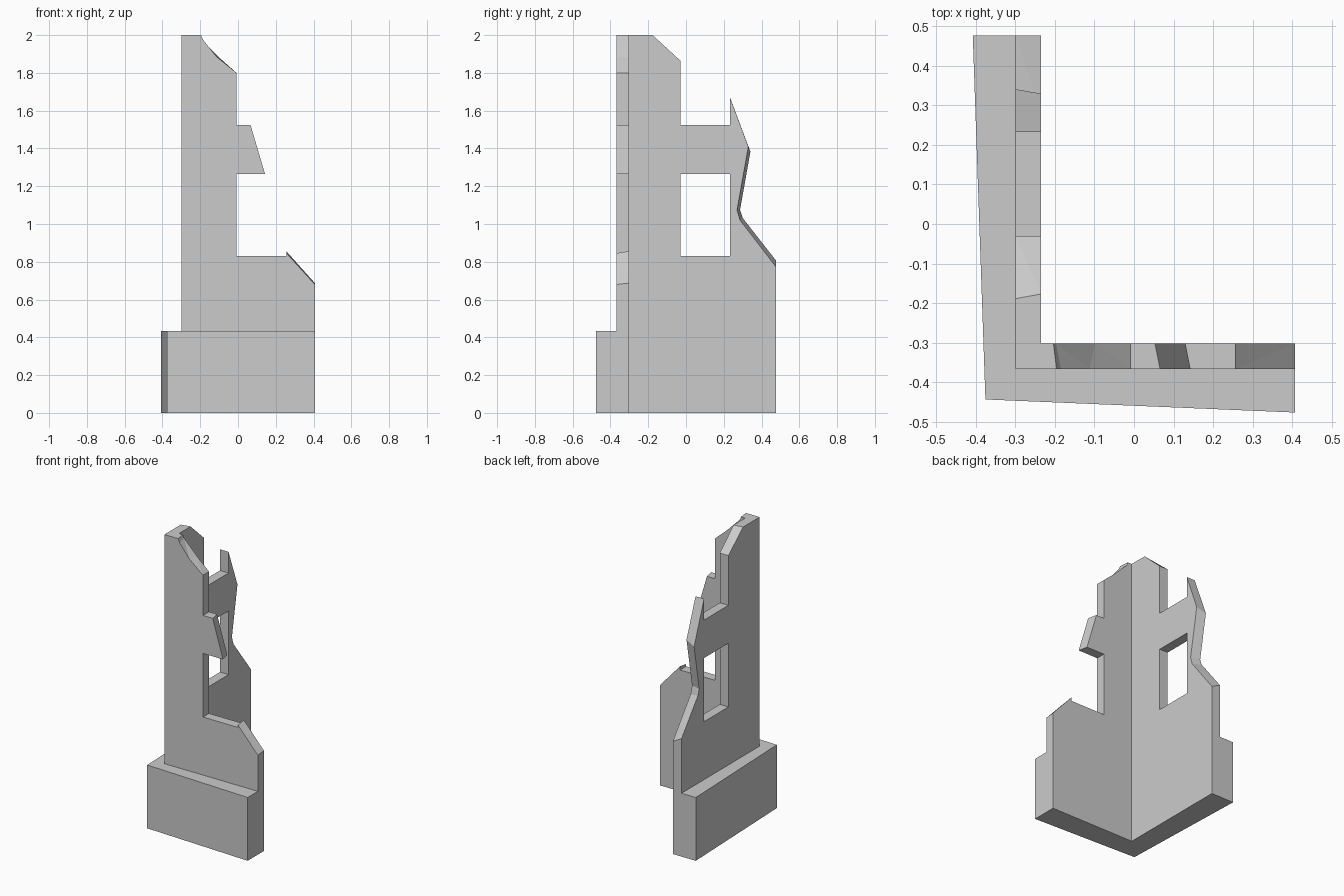
import bpy, bmesh

if "Cube" in bpy.data.objects:
    bpy.data.objects.remove(bpy.data.objects["Cube"])


def loft(name, ring_a, ring_b):
    """Solid between two matching outlines."""
    bm = bmesh.new()
    a = [bm.verts.new(p) for p in ring_a]
    b = [bm.verts.new(p) for p in ring_b]
    bm.faces.new(a)
    bm.faces.new(b[::-1])
    for i in range(len(a)):
        j = (i + 1) % len(a)
        bm.faces.new((a[i], b[i], b[j], a[j]))
    bmesh.ops.recalc_face_normals(bm, faces=bm.faces)
    # triangulate slightly twisted broken edges and concave sides
    bmesh.ops.triangulate(bm, faces=bm.faces[:])
    bmesh.ops.dissolve_limit(bm, angle_limit=0.002, verts=bm.verts[:], edges=bm.edges[:])
    mesh = bpy.data.meshes.new(name)
    bm.to_mesh(mesh)
    bm.free()
    ob = bpy.data.objects.new(name, mesh)
    bpy.context.collection.objects.link(ob)
    return ob


X0, X1 = -0.30, -0.235     # thickness of the side wall
Y0, Y1 = -0.367, -0.302    # thickness of the front wall
END_X, END_Y = 0.407, 0.477

# front wall: broken outline (x, z) on the outer and inner face
outer = [(X0, 0), (END_X, 0), (END_X, 0.68), (0.256, 0.846), (0.256, 0.83),
         (-0.008, 0.83), (-0.008, 1.265), (0.143, 1.265), (0.066, 1.525),
         (-0.008, 1.525), (-0.008, 1.80), (-0.113, 1.885), (-0.185, 1.975),
         (-0.196, 2), (X0, 2)]
inner = outer[:]
inner[2:4] = [(END_X, 0.687), (0.256, 0.856)]
inner[7:9] = [(0.13, 1.265), (0.053, 1.525)]
inner[11:14] = [(-0.098, 1.88), (-0.197, 1.98), (-0.204, 2)]
loft("front_wall", [(x, Y0, z) for x, z in outer], [(x, Y1, z) for x, z in inner])

# side wall: broken outline (y, z) on the inner and outer face
inner = [(Y1, 0), (END_Y, 0), (END_Y, 0.772), (0.286, 1.02), (0.27, 1.074),
         (0.33, 1.41), (0.233, 1.67), (0.233, 1.525), (-0.03, 1.525),
         (-0.03, 1.865), (-0.177, 2), (Y1, 2)]
outer = inner[:]
outer[2:6] = [(END_Y, 0.806), (0.30, 1.032), (0.286, 1.074), (0.341, 1.383)]
outer[10] = (-0.189, 2)
side = loft("side_wall", [(X1, y, z) for y, z in inner], [(X0, y, z) for y, z in outer])

# window opening in the side wall
hole = [(-0.03, 0.83), (0.233, 0.83), (0.233, 1.265), (-0.03, 1.265)]
cutter = loft("window_cutter", [(X0 - 0.1, y, z) for y, z in hole],
              [(X1 + 0.1, y, z) for y, z in hole])
cutter.hide_render = True
cutter.hide_viewport = True
mod = side.modifiers.new("window", 'BOOLEAN')
mod.operation = 'DIFFERENCE'
mod.solver = 'EXACT'
mod.object = cutter
bpy.context.view_layer.objects.active = side
bpy.ops.object.modifier_apply(modifier="window")
bpy.data.objects.remove(cutter)

# plinth: flared skirt around the outside of both walls
plan = [(-0.376, -0.444), (END_X, -0.477), (END_X, Y0), (X0, Y0), (X0, END_Y), (-0.408, END_Y)]
loft("plinth", [(x, y, 0) for x, y in plan], [(x, y, 0.433) for x, y in plan])
